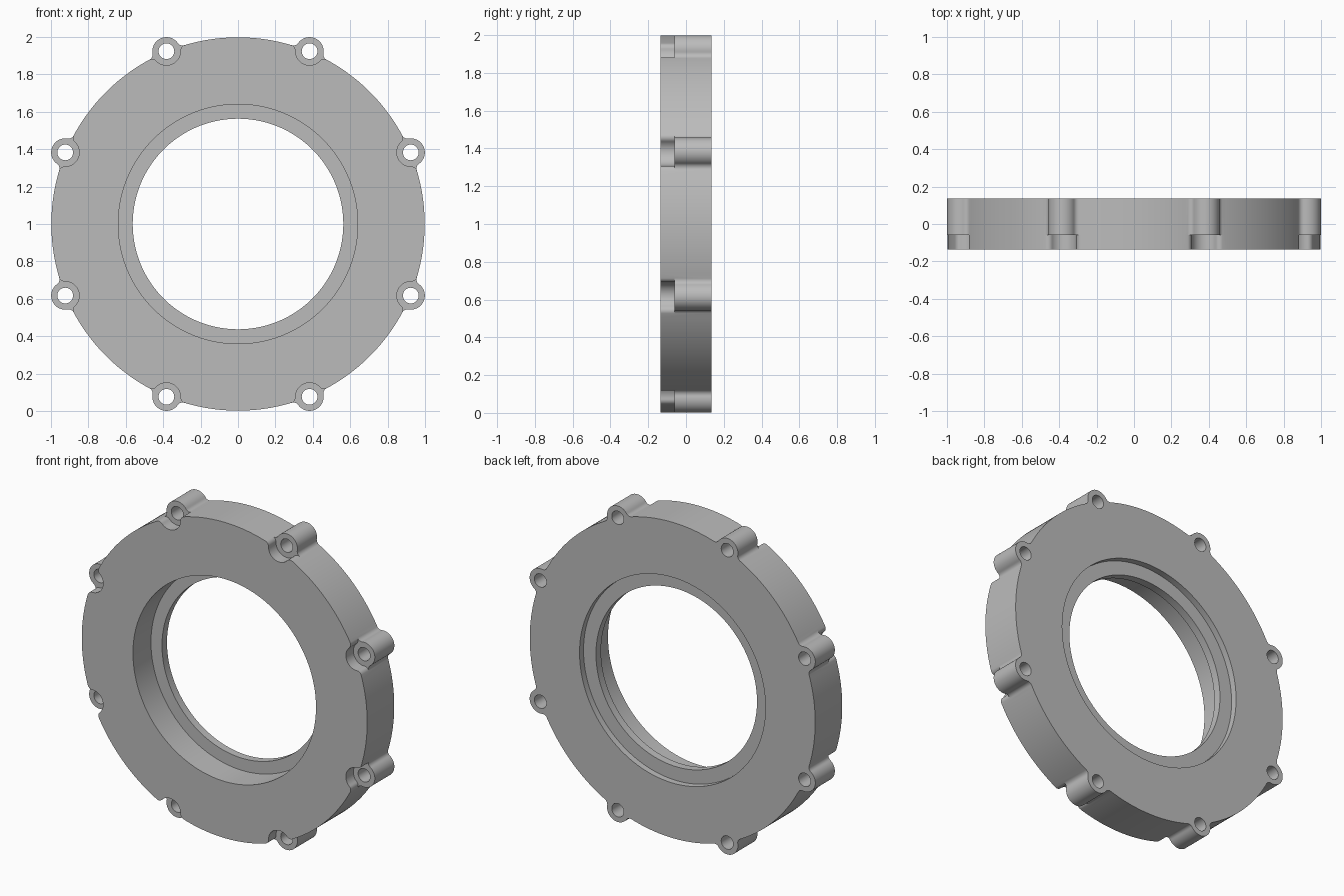
import bpy
import bmesh
import math

RIM, LUG_R, FILLET, HOLE_R = 0.998, 0.075, 0.03, 0.042
FRONT, BACK, POCKET_Y = -0.135, 0.135, -0.06
LUGS = 8

if "Cube" in bpy.data.objects:
    bpy.data.objects.remove(bpy.data.objects["Cube"])

metal = bpy.data.materials.new("grey metal")
metal.use_nodes = True
grey = (0.5, 0.5, 0.5, 1)
metal.diffuse_color = grey
metal.node_tree.nodes["Principled BSDF"].inputs["Base Color"].default_value = grey


def polar(r, a):
    return complex(r * math.cos(a), r * math.sin(a))


def phase(c):
    return math.atan2(c.imag, c.real)


def arc(center, r, a0, a1, n):
    return [center + polar(r, a0 + (a1 - a0) * i / n) for i in range(n + 1)]


def lug_path(side):
    """Rim-to-rim outline round a lug: side 1 bulges outward, -1 cuts inward."""
    d, e = RIM + side * FILLET, LUG_R + FILLET
    theta = math.acos((d * d + 1 - e * e) / (2 * d))
    f = polar(d, theta)
    start = -side * f
    a0 = phase(start)
    half = arc(f, FILLET, a0, a0 + phase((1 - f) / start), 8)
    phi = phase(f - 1)
    end = -phi if side > 0 else 2 * math.pi - phi
    tip = arc(1, LUG_R, phi, end, 28)
    return half + tip[1:-1] + [p.conjugate() for p in reversed(half)], theta


def prism(bm, pts, y0, y1):
    a, b = ([bm.verts.new((p.real, y, p.imag + 1)) for p in pts] for y in (y0, y1))
    bm.faces.new(a)
    bm.faces.new(b[::-1])
    for i in range(len(pts)):
        j = (i + 1) % len(pts)
        bm.faces.new((a[i], b[i], b[j], a[j]))


def finish(bm, name):
    bmesh.ops.recalc_face_normals(bm, faces=bm.faces)
    mesh = bpy.data.meshes.new(name)
    bm.to_mesh(mesh)
    bm.free()
    mesh.materials.append(metal)
    obj = bpy.data.objects.new(name, mesh)
    bpy.context.collection.objects.link(obj)
    return obj


angles = [(i + 0.5) * math.tau / LUGS for i in range(LUGS)]

# Flange body: round rim with eight filleted lugs
path, theta = lug_path(1)
outline = []
for a in angles:
    outline += [p * polar(1, a) for p in reversed(path)]
    outline += arc(0, RIM, a + theta, a + math.tau / LUGS - theta, 24)[1:-1]
bm = bmesh.new()
prism(bm, outline, FRONT, BACK)
flange = finish(bm, "flange_ring")

# Pockets that set the lug faces back from the front
path, theta = lug_path(-1)
path += [polar(1.2, -theta), polar(1.2, theta)]
bm = bmesh.new()
for a in angles:
    prism(bm, [p * polar(1, a) for p in path], FRONT - 0.1, POCKET_Y)
pockets = finish(bm, "lug_pocket_cutter")

# Bolt holes and the stepped centre bore
bm = bmesh.new()
for a in angles:
    prism(bm, arc(polar(1, a), HOLE_R, 0, math.tau, 32)[:-1], -0.3, 0.3)
profile = [(0.64, -0.3), (0.64, 0.045), (0.563, 0.045),
           (0.563, 0.095), (0.65, 0.095), (0.65, 0.3)]
N = 160
rings = [[bm.verts.new((p.real, y, p.imag + 1))
          for p in arc(0, r, 0, math.tau, N)[:-1]] for r, y in profile]
for lo, hi in zip(rings, rings[1:]):
    for i in range(N):
        j = (i + 1) % N
        bm.faces.new((lo[i], hi[i], hi[j], lo[j]))
bm.faces.new(rings[0])
bm.faces.new(rings[-1])
drills = finish(bm, "bore_and_hole_cutter")

# Cut the body and tidy up
bpy.ops.object.select_all(action="DESELECT")
bpy.context.view_layer.objects.active = flange
flange.select_set(True)
for cutter in (pockets, drills):
    cutter.hide_render = True
    mod = flange.modifiers.new(cutter.name, "BOOLEAN")
    mod.operation = "DIFFERENCE"
    mod.solver = "EXACT"
    mod.object = cutter
    bpy.ops.object.modifier_apply(modifier=mod.name)
    bpy.data.objects.remove(cutter)
bpy.ops.object.shade_smooth_by_angle(angle=math.radians(30))
